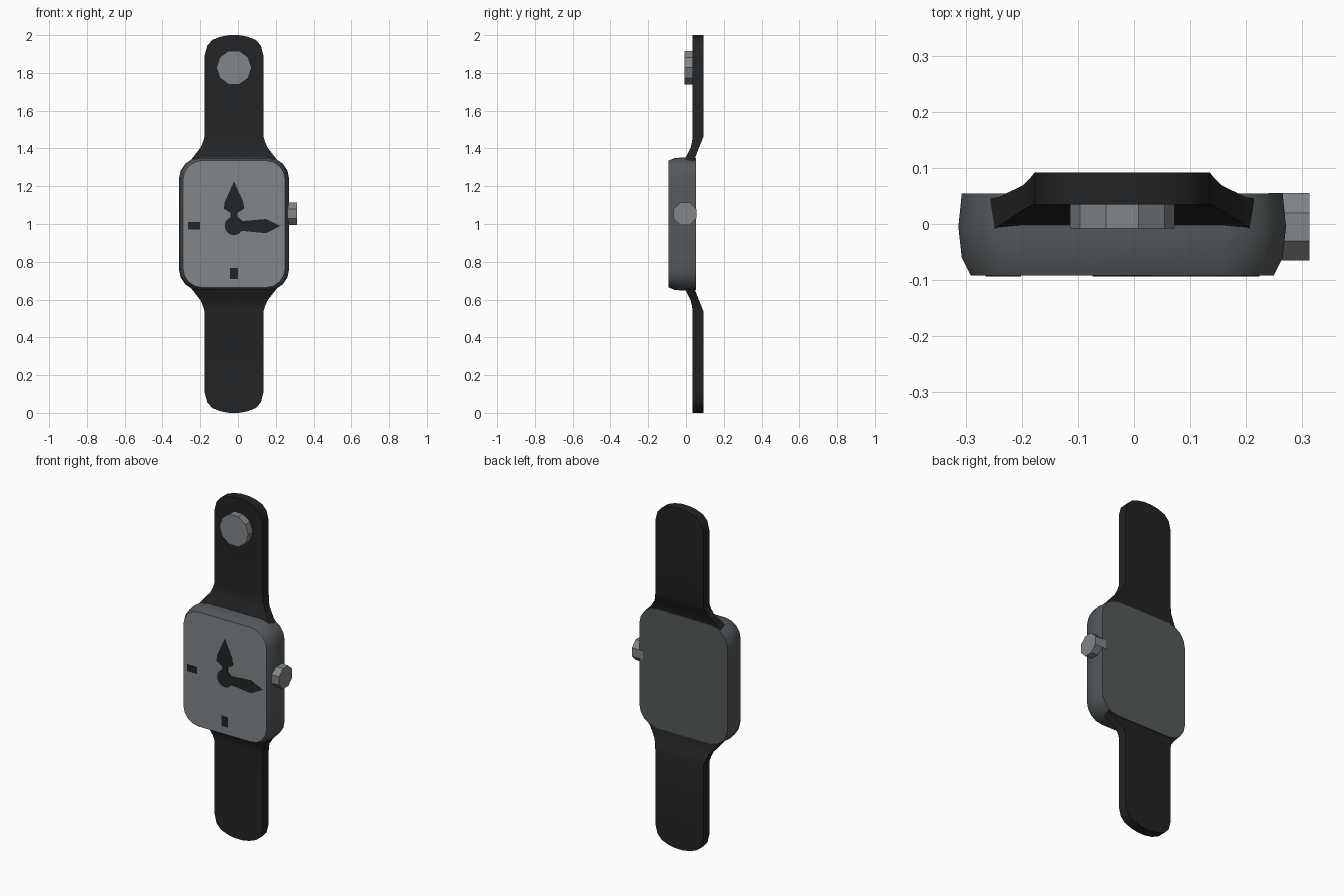
import bpy, bmesh, math

if "Cube" in bpy.data.objects:
    bpy.data.objects.remove(bpy.data.objects["Cube"])

CX = -0.021          # centre line of case and strap
FRONT = -0.092       # y of the dial plane


def material(name, rgb):
    m = bpy.data.materials.new(name)
    m.diffuse_color = (*rgb, 1)
    m.use_nodes = True
    m.node_tree.nodes["Principled BSDF"].inputs["Base Color"].default_value = m.diffuse_color
    return m


LIGHT = material("light_grey", (0.22, 0.235, 0.255))
STEEL = material("dark_grey", (0.09, 0.10, 0.105))
BLACK = material("black", (0.016, 0.017, 0.018))


def loft(name, rings, mats, angle=30):
    """Skin equal-sized closed rings and cap both ends; mats[1] goes on the first cap."""
    bm = bmesh.new()
    loops = [[bm.verts.new(p) for p in ring] for ring in rings]
    n = len(loops[0])
    cap = bm.faces.new(loops[0])
    bm.faces.new(loops[-1])
    for a, b in zip(loops, loops[1:]):
        for i in range(n):
            j = (i + 1) % n
            bm.faces.new((a[i], a[j], b[j], b[i]))
    cap.material_index = len(mats) - 1
    bmesh.ops.recalc_face_normals(bm, faces=bm.faces)
    mesh = bpy.data.meshes.new(name)
    bm.to_mesh(mesh)
    bm.free()
    for m in mats:
        mesh.materials.append(m)
    ob = bpy.data.objects.new(name, mesh)
    bpy.context.collection.objects.link(ob)
    bpy.ops.object.select_all(action='DESELECT')
    ob.select_set(True)
    bpy.context.view_layer.objects.active = ob
    bpy.ops.object.shade_smooth_by_angle(angle=math.radians(angle))
    return ob


def rounded_rect(w, h, r, y, seg=4):
    pts = []
    for k, (sx, sz) in enumerate(((1, 1), (-1, 1), (-1, -1), (1, -1))):
        for s in range(seg + 1):
            a = math.pi / 2 * (k + s / seg)
            pts.append((CX + sx * (w - r) + r * math.cos(a), y,
                        1 + sz * (h - r) + r * math.sin(a)))
    return pts


def circle(r, n, turn=0):
    return [(r * math.cos(turn + 2 * math.pi * i / n),
             r * math.sin(turn + 2 * math.pi * i / n)) for i in range(n)]


def plate(name, outline, x, z, y0, y1, mat):
    """Flat part facing the front, extruded along y."""
    return loft(name, [[(x + u, y, z + v) for u, v in outline] for y in (y0, y1)], [mat])


# Case with bulged sides and light dial on its front
loft("watch_case", [rounded_rect(w, h, r, y) for w, h, r, y in (
    (0.270, 0.336, 0.100, FRONT), (0.286, 0.349, 0.112, -0.06),
    (0.292, 0.353, 0.115, -0.005), (0.286, 0.349, 0.112, 0.054))], [STEEL, LIGHT])

# Strap halves: (height from centre, half width, front y, back y)
STRAP = ((0.330, 0.235, -0.012, 0.046), (0.350, 0.220, -0.003, 0.048),
         (0.405, 0.177, 0.025, 0.069), (0.435, 0.164, 0.032, 0.082),
         (0.463, 0.156, 0.035, 0.092), (0.890, 0.156, 0.035, 0.092),
         (0.945, 0.142, 0.035, 0.092), (0.975, 0.114, 0.035, 0.092),
         (0.992, 0.070, 0.035, 0.092), (1.000, 0.025, 0.035, 0.092))
for name, s in (("upper_strap", 1), ("lower_strap", -1)):
    loft(name, [[(CX - w, f, 1 + s * d), (CX + w, f, 1 + s * d),
                 (CX + w, b, 1 + s * d), (CX - w, b, 1 + s * d)]
                for d, w, f, b in STRAP], [BLACK])

# Strap stud and side crown
plate("strap_stud", circle(0.093, 10), CX, 1.828, -0.008, 0.04, LIGHT)
loft("side_crown", [[(x, -0.005 + u, 1.055 + v) for u, v in circle(0.065, 8, math.pi / 8)]
                    for x in (0.24, 0.313)], [LIGHT])

# Hands, hub and hour marks, barely raised from the dial
HZ = 0.99
half_hour = [(0.019, 0.02), (0.019, 0.07), (0.053, 0.09), (0.050, 0.125)]
hour = half_hour + [(0, 0.235)] + [(-u, v) for u, v in reversed(half_hour)]
minute = [(0.02, -0.024), (0.17, -0.039), (0.245, 0), (0.17, 0.036), (0.02, 0.024)]


def box(w, h):
    return [(-w, -h), (w, -h), (w, h), (-w, h)]


for name, outline, x, z in (("hour_hand", hour, CX, HZ), ("minute_hand", minute, CX, HZ),
                            ("hand_hub", circle(0.05, 12), CX, HZ),
                            ("left_mark", box(0.032, 0.02), -0.233, HZ),
                            ("bottom_mark", box(0.021, 0.03), CX, 0.738)):
    plate(name, outline, x, z, FRONT - 0.0015, FRONT + 0.01, BLACK)
